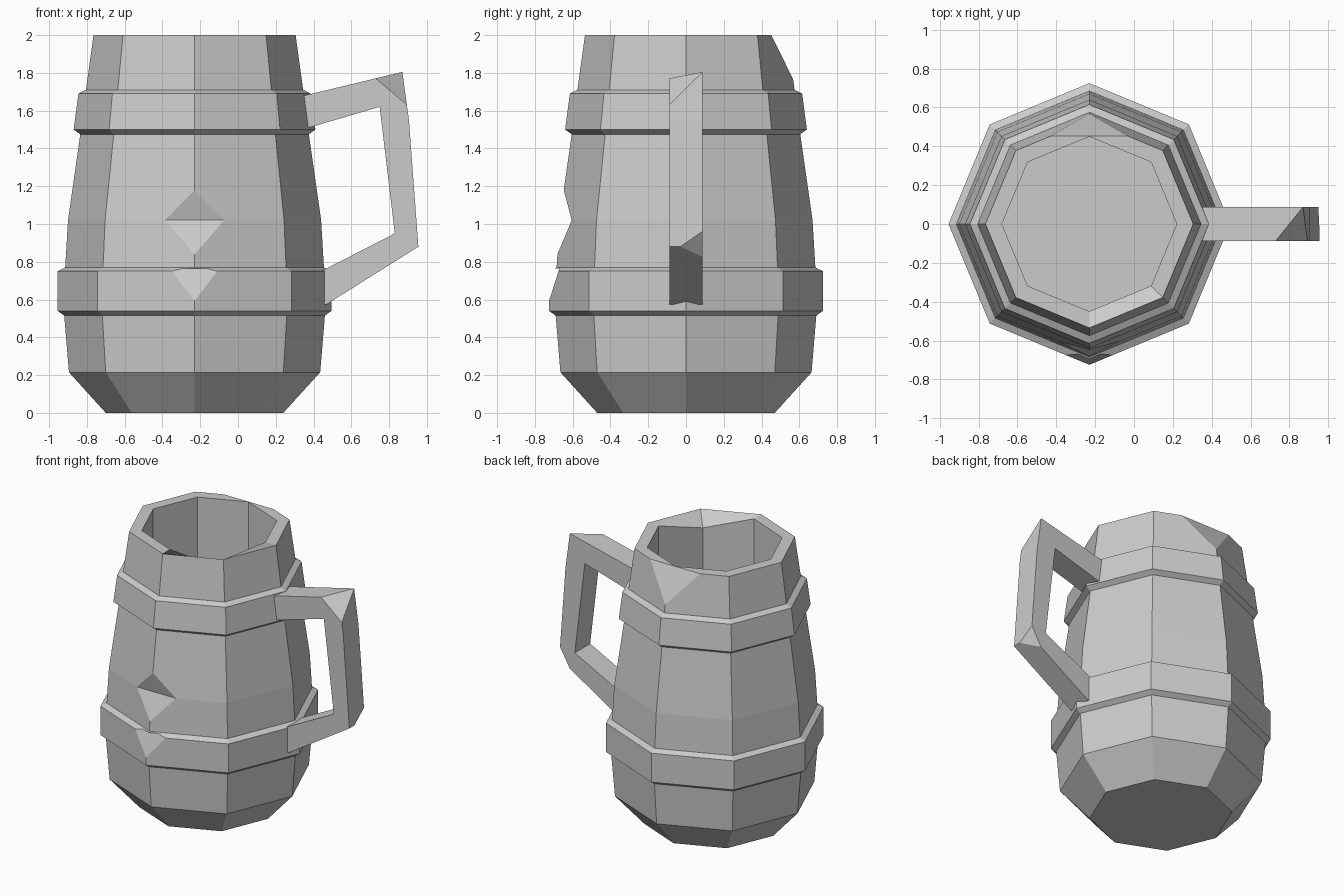
import bpy, bmesh, math
from mathutils import Vector

if "Cube" in bpy.data.objects:
    bpy.data.objects.remove(bpy.data.objects["Cube"], do_unlink=True)

grey = bpy.data.materials.new("plain grey")
grey.use_nodes = True
color = (0.6, 0.6, 0.6, 1)
grey.diffuse_color = color
grey.node_tree.nodes["Principled BSDF"].inputs["Base Color"].default_value = color

CX = -0.23   # axis of the mug
SIDES = 8


def finish(bm, name):
    bmesh.ops.recalc_face_normals(bm, faces=bm.faces[:])
    mesh = bpy.data.meshes.new(name)
    bm.to_mesh(mesh)
    bm.free()
    mesh.materials.append(grey)
    obj = bpy.data.objects.new(name, mesh)
    bpy.context.collection.objects.link(obj)
    return obj


def lathe(profile):
    bm = bmesh.new()
    rings = []
    for r, z in profile:
        angles = [math.tau * i / SIDES for i in range(SIDES)]
        rings.append([bm.verts.new((CX + r * math.cos(a), r * math.sin(a), z)) for a in angles])
    for a, b in zip(rings, rings[1:]):
        for i in range(SIDES):
            j = (i + 1) % SIDES
            bm.faces.new((a[i], a[j], b[j], b[i]))
    bm.faces.new(rings[0])
    bm.faces.new(rings[-1])
    return bm, rings


def prism(points, axis, low, high):
    """Extrude a side profile along x or y; points are (other axis, z)."""
    bm = bmesh.new()
    def place(p, d):
        return (d, p[0], p[1]) if axis == "x" else (p[0], d, p[1])
    a = [bm.verts.new(place(p, low)) for p in points]
    b = [bm.verts.new(place(p, high)) for p in points]
    bm.faces.new(a)
    bm.faces.new(b)
    for i in range(len(points)):
        j = (i + 1) % len(points)
        bm.faces.new((a[i], a[j], b[j], b[i]))
    return bm


def chip(bm, p, q, r, inside):
    """Slice off a corner by the plane through three points."""
    p, q, r, inside = map(Vector, (p, q, r, inside))
    n = (q - p).cross(r - p).normalized()
    if n.dot(inside - p) > 0:
        n = -n
    geom = bm.verts[:] + bm.edges[:] + bm.faces[:]
    cut = bmesh.ops.bisect_plane(bm, geom=geom, plane_co=p, plane_no=n, clear_outer=True)
    edges = [e for e in cut["geom_cut"] if isinstance(e, bmesh.types.BMEdge)]
    bmesh.ops.holes_fill(bm, edges=edges, sides=0)


# Mug body: foot, two raised bands, rim and hollow inside
bm, rings = lathe([
    (0.47, 0.0), (0.665, 0.215), (0.69, 0.515),
    (0.725, 0.54), (0.725, 0.75), (0.685, 0.77),
    (0.67, 1.02), (0.605, 1.475),
    (0.64, 1.5), (0.615, 1.69), (0.575, 1.71),
    (0.535, 2.0), (0.45, 2.0), (0.45, 0.2)])
rings[12][7].co.z = 1.9   # worn inner corner of the rim
body = finish(bm, "mug_body")

# Nicks: front dent, lower band nick, back of the rim
nicks = [
    [(-0.605, 1.02), (-0.65, 1.19), (-0.9, 1.19), (-0.9, 0.83), (-0.685, 0.83)],
    [(-0.67, 0.765), (-0.726, 0.59), (-0.9, 0.59), (-0.9, 0.765)],
    [(0.595, 1.71), (0.452, 2.0), (0.45, 2.1), (0.8, 2.1), (0.8, 1.71)],
]
for points in nicks:
    cutter = finish(prism(points, "x", CX - 0.45, CX + 0.45), "nick_cutter")
    cutter.hide_render = True
    mod = body.modifiers.new("nick", "BOOLEAN")
    mod.operation = "DIFFERENCE"
    mod.solver = "EXACT"
    mod.object = cutter
    bpy.context.view_layer.objects.active = body
    bpy.ops.object.modifier_apply(modifier=mod.name)
    bpy.data.objects.remove(cutter, do_unlink=True)

# Handle: bent bar with chipped corners
bm = prism([(0.33, 1.675), (0.87, 1.805), (0.905, 1.55), (0.955, 0.88), (0.47, 0.575),
            (0.43, 0.575), (0.43, 0.745), (0.83, 0.95), (0.75, 1.62), (0.34, 1.5)],
           "y", -0.088, 0.088)
bmesh.ops.recalc_face_normals(bm, faces=bm.faces[:])
middle = (0.6, 0, 1.3)
chip(bm, (0.73, -0.088, 1.77), (0.895, -0.088, 1.63), (0.87, 0.088, 1.805), middle)
chip(bm, (0.955, -0.03, 0.88), (0.948, 0.088, 0.96), (0.87, 0.088, 0.825), middle)
finish(bm, "handle")
